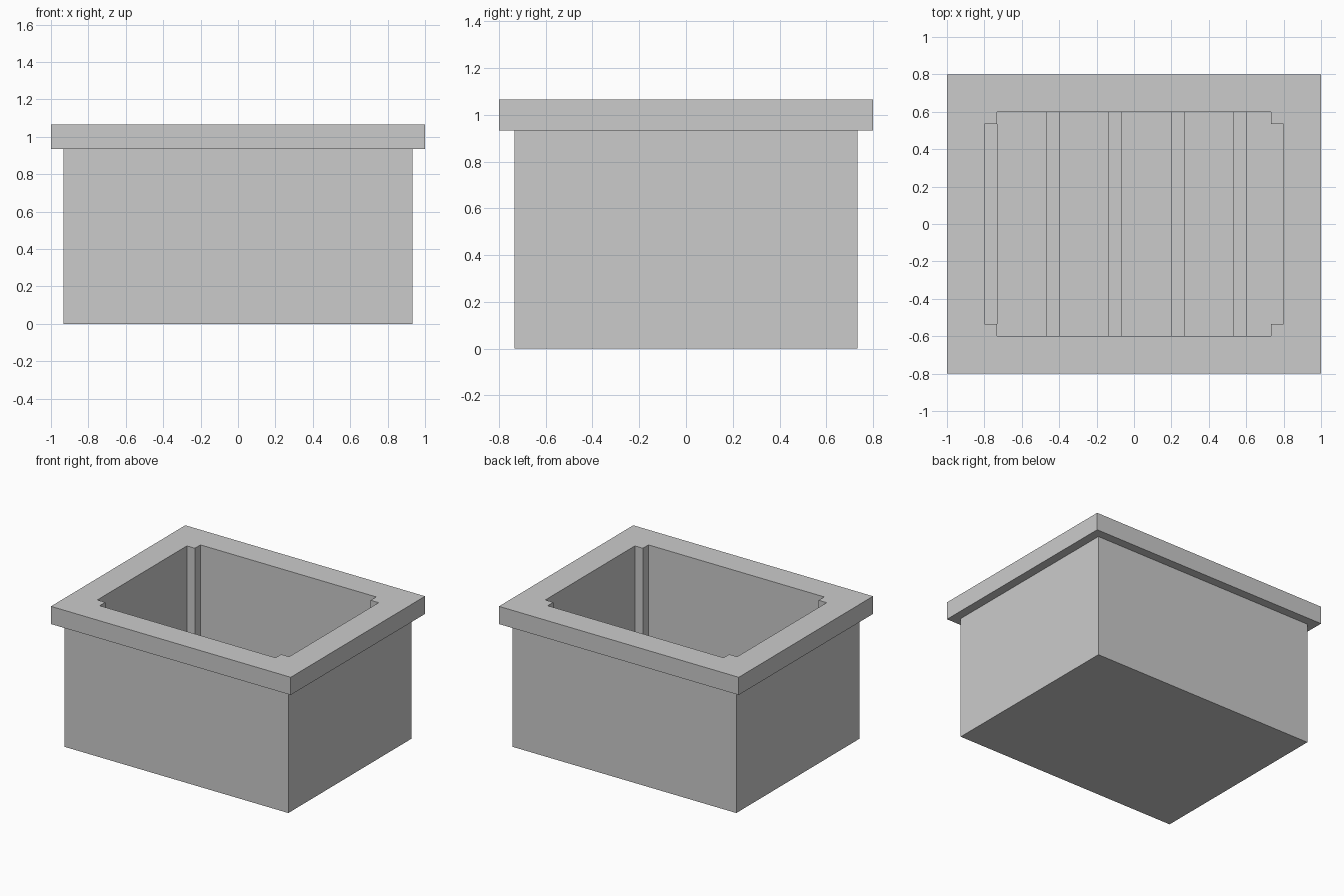
import bpy, bmesh

if "Cube" in bpy.data.objects:
    bpy.data.objects.remove(bpy.data.objects["Cube"])

U = 1 / 15  # design grid unit


def make_object(name, bm):
    bmesh.ops.recalc_face_normals(bm, faces=bm.faces[:])
    mesh = bpy.data.meshes.new(name)
    bm.to_mesh(mesh)
    bm.free()
    obj = bpy.data.objects.new(name, mesh)
    bpy.context.collection.objects.link(obj)
    return obj


def loft(name, rings):
    """Join stacked outlines [(points, z), ...] into a closed solid."""
    bm = bmesh.new()
    loops = [[bm.verts.new((x * U, y * U, z * U)) for x, y in pts] for pts, z in rings]
    n = len(loops[0])
    for a, b in zip(loops, loops[1:]):
        for i in range(n):
            j = (i + 1) % n
            bm.faces.new((a[i], a[j], b[j], b[i]))
    bm.faces.new(loops[0])
    bm.faces.new(loops[-1])
    return make_object(name, bm)


def rect(x0, x1, y):
    return [(x0, -y), (x1, -y), (x1, y), (x0, y)]


# Box body with an overhanging rim
body, rim = rect(-14, 14, 11), rect(-15, 15, 12)
box = loft("box_with_rim", [(body, 0), (body, 14), (rim, 14), (rim, 16)])

# Cavity with a square corner post left standing in each corner
cavity = [(-11, -9), (11, -9), (11, -8), (12, -8), (12, 8), (11, 8),
          (11, 9), (-11, 9), (-11, 8), (-12, 8), (-12, -8), (-11, -8)]
cutter = loft("cavity_cutter", [(cavity, 1), (cavity, 18)])
cutter.hide_render = True
cutter.hide_viewport = True
cut = box.modifiers.new("cavity", 'BOOLEAN')
cut.operation = 'DIFFERENCE'
cut.solver = 'EXACT'
cut.object = cutter

# Floor planks separated by narrow gaps; the fourth one sits lower
for i in range(5):
    x0 = -11 + 5 * i
    x1 = min(x0 + 4, 12)
    top = 1.25 if i == 3 else 2
    outline = rect(x0, x1, 9)
    loft(f"floor_plank_{i + 1}", [(outline, 0.9), (outline, top)])
